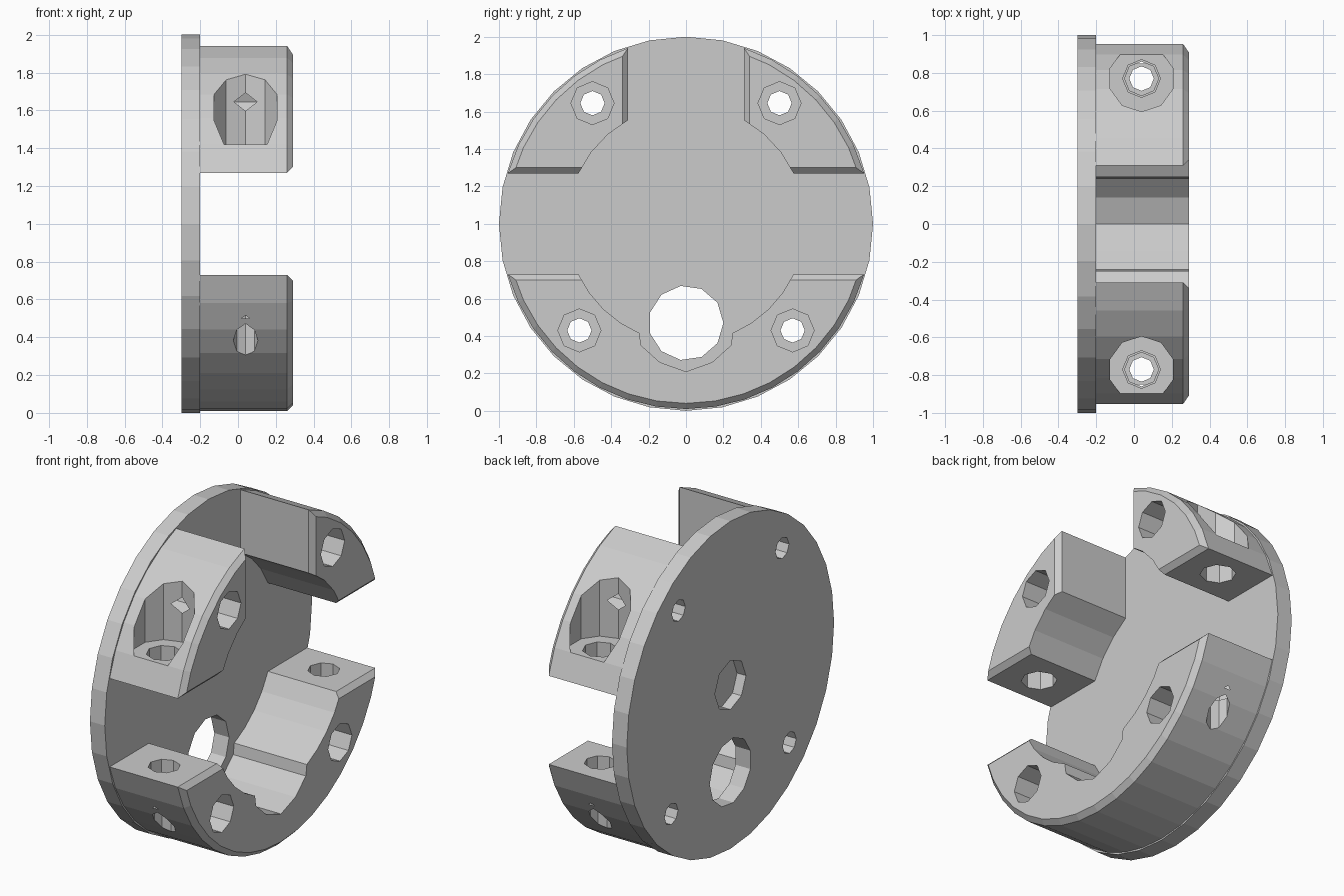
import bpy, bmesh
from math import sin, cos, asin, acos, pi
from mathutils import Matrix, Vector

if "Cube" in bpy.data.objects:
    bpy.data.objects.remove(bpy.data.objects["Cube"])

CZ = 1.0                  # height of the disc centre
R_OUT, R_IN = 0.99, 0.635  # block outer / inner radius
GAP, SLOT = 0.27, 0.31     # half widths of the two cross slots


def to_object(bm, name):
    bmesh.ops.recalc_face_normals(bm, faces=bm.faces)
    mesh = bpy.data.meshes.new(name)
    bm.to_mesh(mesh)
    bm.free()
    obj = bpy.data.objects.new(name, mesh)
    bpy.context.collection.objects.link(obj)
    return obj


def cylinder(name, axis, a, b, u, v, r, sides):
    """Cylinder from a to b; axis X is centred on (y,z)=(u,v), axis Z on (x,y)."""
    bm = bmesh.new()
    mid = (a + b) / 2
    if axis == 'X':
        m = Matrix.Translation((mid, u, v)) @ Matrix.Rotation(pi / 2, 4, 'Y')
    else:
        m = Matrix.Translation((u, v, mid))
    bmesh.ops.create_cone(bm, cap_ends=True, segments=sides, radius1=r,
                          radius2=r, depth=b - a, matrix=m)
    return to_object(bm, name)


def arc(r, a0, a1, n):
    return [(r * cos(a0 + (a1 - a0) * i / n), r * sin(a0 + (a1 - a0) * i / n))
            for i in range(n + 1)]


def block(name, profile):
    """Extrude a (y, z) profile along x and chamfer its front outer edges."""
    bm = bmesh.new()
    face = bm.faces.new([bm.verts.new((-0.25, y, z + CZ)) for y, z in profile])
    ext = bmesh.ops.extrude_face_region(bm, geom=[face], use_keep_orig=True)
    front = [v for v in ext['geom'] if isinstance(v, bmesh.types.BMVert)]
    bmesh.ops.translate(bm, verts=front, vec=(0.54, 0, 0))
    bmesh.ops.recalc_face_normals(bm, faces=bm.faces)

    def radius(v):
        return Vector((v.co.y, v.co.z - CZ)).length
    edges = [e for e in bm.edges if all(v.co.x > 0.2 for v in e.verts)
             and max(radius(v) for v in e.verts) > 0.9]
    bmesh.ops.bevel(bm, geom=edges, offset=0.03, segments=1, affect='EDGES')
    return to_object(bm, name)


def combine(target, tool, op):
    tool.hide_render = True
    mod = target.modifiers.new(op, 'BOOLEAN')
    mod.operation, mod.object, mod.solver = op, tool, 'EXACT'
    bpy.context.view_layer.objects.active = target
    bpy.ops.object.modifier_apply(modifier=mod.name)
    bpy.data.objects.remove(tool)


# Back disc
body = cylinder("clamp_housing", 'X', -0.3, -0.2, 0, CZ, 1.0, 32)

# Two upper blocks
upper = (arc(R_OUT, asin(GAP / R_OUT), acos(SLOT / R_OUT), 6)
         + arc(R_IN, acos(SLOT / R_IN), asin(GAP / R_IN), 3))
for s in (-1, 1):
    combine(body, block("upper_block", [(s * y, z) for y, z in upper]), 'UNION')

# Lower crescent block, notched around the cable hole
a_out, a_in, a_notch = asin(GAP / R_OUT), asin(GAP / R_IN), acos(0.25 / R_IN)
right_in = [(0.24, -0.65), (0.14, -0.74)]
lower = arc(R_OUT, -a_out, -pi + a_out, 16)
lower += arc(R_IN, -pi + a_in, -pi + a_notch, 4)
lower += [(-y, z) for y, z in right_in] + [(0, -0.79)] + right_in[::-1]
lower += arc(R_IN, -a_notch, -a_in, 4)
combine(body, block("lower_block", lower), 'UNION')

# Cable hole and blind recess in the back
cuts = [('X', -0.5, -0.1, 0, 0.47, 0.2, 11),
        ('X', -0.4, -0.24, 0, CZ, 0.15, 8)]
for s in (-1, 1):
    # Counterbored holes through the blocks, front to back
    for y, z in ((0.5, 1.645), (0.57, 0.43)):
        cuts += [('X', -0.5, 0.5, s * y, z, 0.065, 8),
                 ('X', -0.15, 0.5, s * y, z, 0.115, 8)]
    # Vertical screw: head pocket, upper clearance, lower bore and exit
    y = s * 0.77
    cuts += [('Z', 1.42, 2.2, 0.04, y, 0.175, 10),
             ('Z', 1.0, 1.6, 0.04, y, 0.1, 8),
             ('Z', 0.5, 1.0, 0.04, y, 0.09, 8),
             ('Z', -0.2, 0.8, 0.04, y, 0.065, 8)]
for c in cuts:
    combine(body, cylinder("hole_cutter", *c), 'DIFFERENCE')
